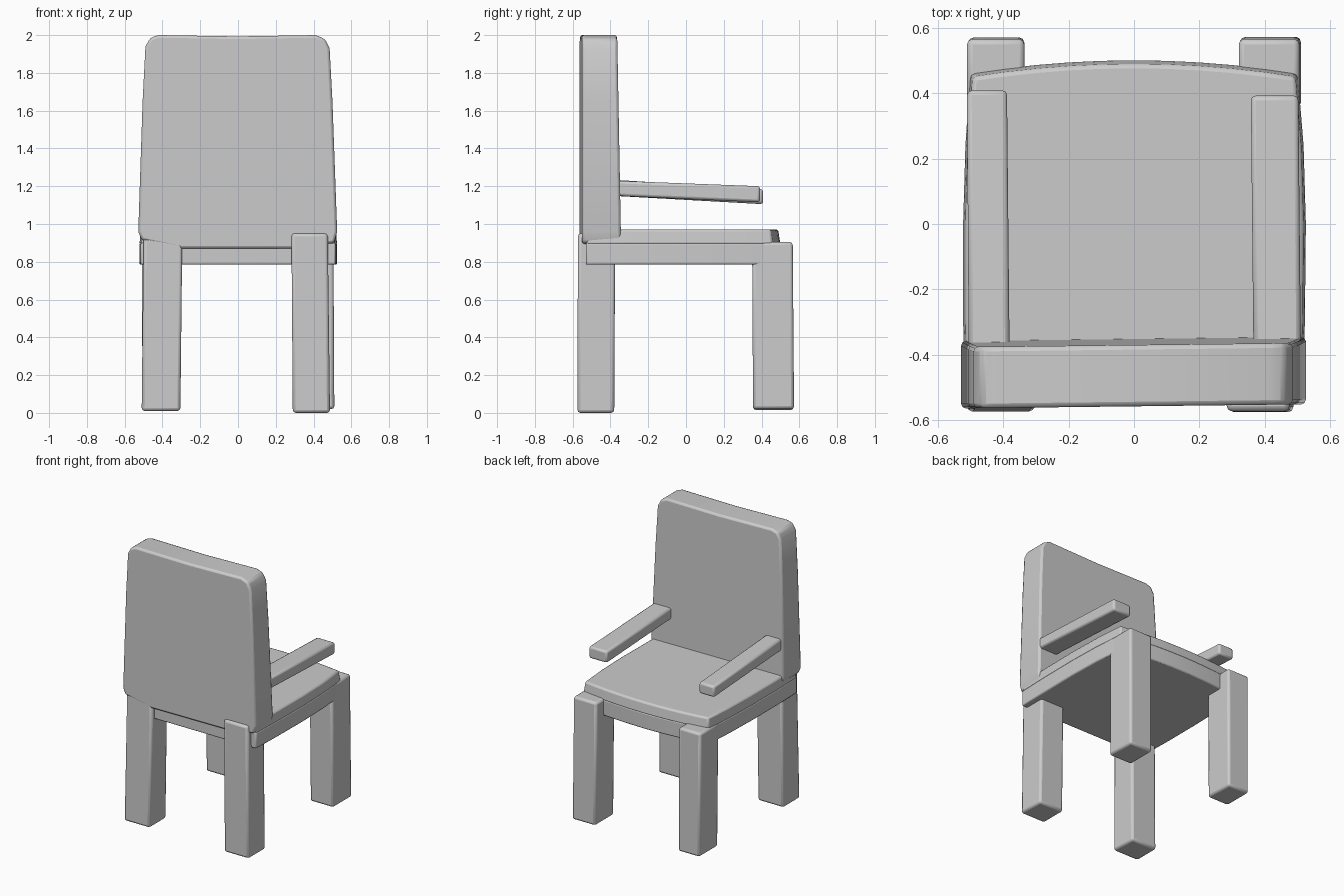
import bpy, bmesh, math

if "Cube" in bpy.data.objects:
    bpy.data.objects.remove(bpy.data.objects["Cube"])


def loft(name, a, b, lo, hi, axis, bevel=0.012, adjust=None):
    """Solid between 2D outline a at level lo and outline b at level hi."""
    bm = bmesh.new()
    rings = []
    for pts, w in ((a, lo), (b, hi)):
        rings.append([bm.verts.new((u, v, w) if axis == "Z" else (u, w, v)) for u, v in pts])
    n = len(a)
    bm.faces.new(rings[0])
    bm.faces.new(rings[1])
    for i in range(n):
        j = (i + 1) % n
        bm.faces.new((rings[0][i], rings[0][j], rings[1][j], rings[1][i]))
    if adjust:
        for v in bm.verts:
            v.co = adjust(v.co)
    bmesh.ops.recalc_face_normals(bm, faces=bm.faces)
    me = bpy.data.meshes.new(name)
    bm.to_mesh(me)
    bm.free()
    ob = bpy.data.objects.new(name, me)
    bpy.context.collection.objects.link(ob)
    mod = ob.modifiers.new("soft_edges", "BEVEL")
    mod.width = bevel
    mod.segments = 2
    mod.limit_method = "ANGLE"
    mod.angle_limit = math.radians(40)
    bpy.ops.object.select_all(action="DESELECT")
    ob.select_set(True)
    bpy.context.view_layer.objects.active = ob
    bpy.ops.object.shade_smooth_by_angle(angle=math.radians(30))
    return ob


def rect(x0, x1, y0, y1):
    return [(x0, y0), (x1, y0), (x1, y1), (x0, y1)]


# Seat: gently bowed front edge and sides
seat = [(-0.50 + i * 0.1, 0.50 - 0.04 * abs(i / 5 - 1) ** 2) for i in range(11)]
seat += [(0.518, 0.24), (0.525, 0.0), (0.522, -0.3), (0.515, -0.53)]
seat += [(-0.515, -0.53), (-0.522, -0.3), (-0.522, 0.0), (-0.515, 0.24)]
seat_top = [(x * 0.985, y * 0.975) for x, y in seat]
loft("seat_base", seat, seat, 0.785, 0.90, "Z", 0.008)
loft("seat_cushion", seat, seat_top, 0.89, 0.972, "Z", 0.012)

# Backrest: tapered panel with rounded top corners, slightly raked
back = [(-0.42, 2.0), (-0.465, 1.985), (-0.49, 1.94), (-0.505, 1.65), (-0.528, 0.96),
        (-0.51, 0.915), (-0.30, 0.87), (0.30, 0.87), (0.51, 0.90), (0.525, 0.96),
        (0.50, 1.65), (0.485, 1.93), (0.46, 1.98), (0.41, 2.0), (0.0, 1.993)]


def rake(co):
    if co.y > -0.45:
        co.y -= 0.018 * (co.z - 0.9)
    co.y += 0.012 * co.x
    return co


loft("backrest", back, back, -0.557, -0.35, "Y", 0.014, rake)

# Legs: (name, bottom rectangle, top rectangle, bottom z, top z)
legs = [
    ("rear_leg_left", (-0.51, -0.305, -0.573, -0.38), (-0.50, -0.295, -0.56, -0.375), 0.01, 0.93),
    ("rear_leg_right", (0.29, 0.487, -0.575, -0.38), (0.283, 0.475, -0.572, -0.375), 0.0, 0.95),
    ("front_leg_left", (-0.505, -0.335, 0.355, 0.57), (-0.51, -0.335, 0.35, 0.565), 0.015, 0.905),
    ("front_leg_right", (0.325, 0.51, 0.355, 0.572), (0.32, 0.505, 0.35, 0.565), 0.02, 0.905),
]
for name, low, top, z0, z1 in legs:
    loft(name, rect(*low), rect(*top), z0, z1, "Z", 0.016)

# Armrests: slender bars sloping down to the front
arms = [
    ("armrest_left", (-0.505, -0.38, 1.15, 1.235), (-0.51, -0.388, 1.105, 1.185), 0.408),
    ("armrest_right", (0.365, 0.51, 1.15, 1.23), (0.357, 0.502, 1.115, 1.20), 0.392),
]
for name, rear, front, y1 in arms:
    loft(name, rect(*rear), rect(*front), -0.40, y1, "Y", 0.014)
